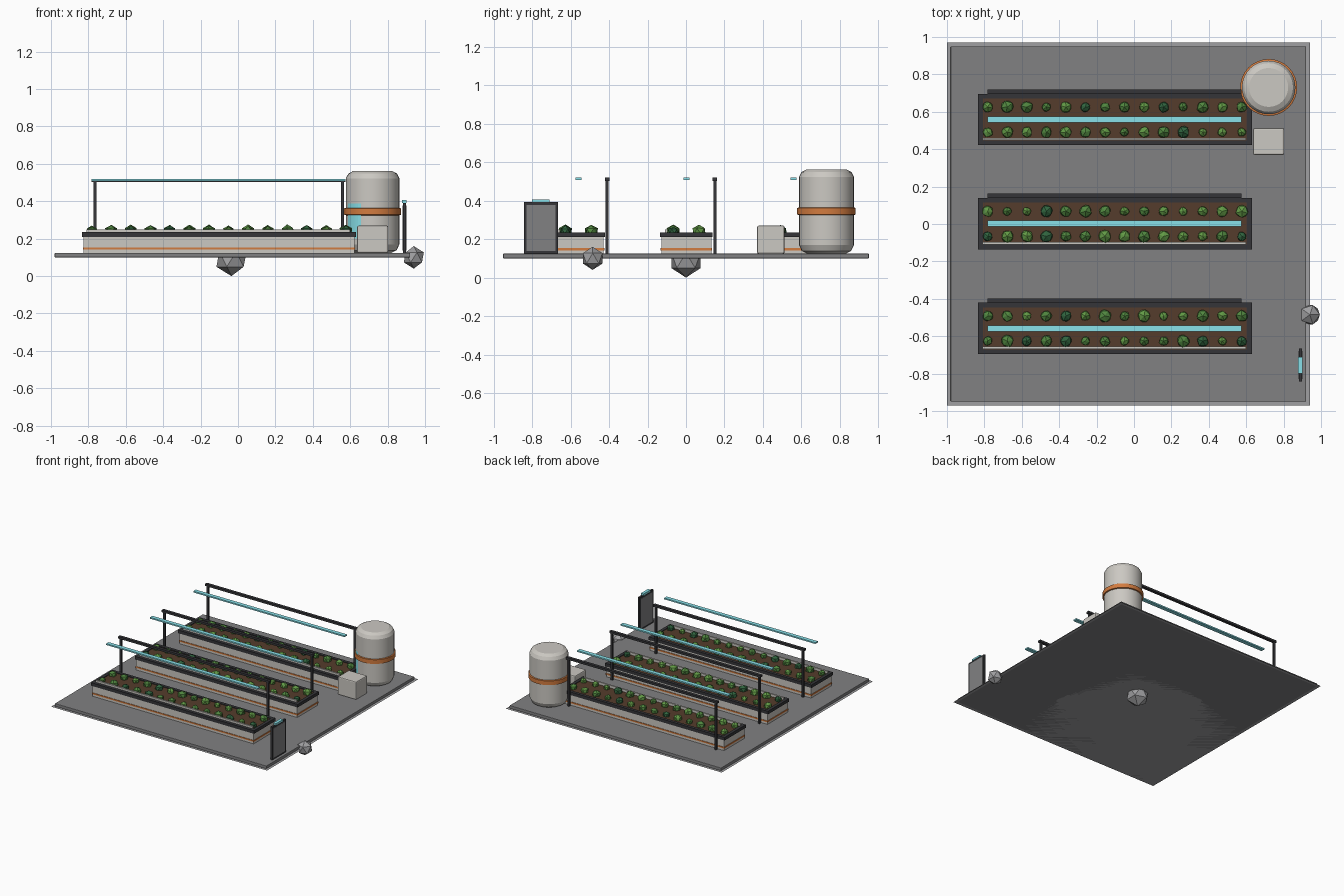
import bpy, bmesh, math, random
from mathutils import Vector

if "Cube" in bpy.data.objects:
    bpy.data.objects.remove(bpy.data.objects["Cube"])
random.seed(4)


def mat(name, r, g, b):
    m = bpy.data.materials.new(name)
    m.diffuse_color = (r, g, b, 1)
    m.use_nodes = True
    m.node_tree.nodes["Principled BSDF"].inputs["Base Color"].default_value = m.diffuse_color
    return m


DARK = mat("dark_metal", 0.035, 0.036, 0.04)
DECK = mat("deck_grey", 0.22, 0.22, 0.225)
PALE = mat("pale_shell", 0.6, 0.58, 0.54)
ORANGE = mat("orange", 0.65, 0.2, 0.05)
CYAN = mat("cyan_light", 0.25, 0.75, 0.82)
SOIL = mat("soil", 0.09, 0.045, 0.025)
GREENS = [mat("leaf_light", 0.12, 0.32, 0.06), mat("leaf_mid", 0.08, 0.24, 0.05),
          mat("leaf_dark", 0.03, 0.13, 0.05)]
ROCK = mat("rock", 0.35, 0.35, 0.36)


def finish(name, bm, materials):
    me = bpy.data.meshes.new(name)
    bm.to_mesh(me)
    bm.free()
    ob = bpy.data.objects.new(name, me)
    bpy.context.collection.objects.link(ob)
    for m in materials:
        me.materials.append(m)
    return ob


def add_box(bm, x0, x1, y0, y1, z0, z1):
    vs = bmesh.ops.create_cube(bm, size=1)["verts"]
    for v in vs:
        v.co = Vector((x1 if v.co.x > 0 else x0, y1 if v.co.y > 0 else y0,
                       z1 if v.co.z > 0 else z0))


def boxes(name, material, *specs, bevel=0):
    bm = bmesh.new()
    for s in specs:
        add_box(bm, *s)
    if bevel:
        bmesh.ops.bevel(bm, geom=bm.edges[:], offset=bevel, segments=2,
                        profile=0.5, affect='EDGES')
    return finish(name, bm, [material])


def lathe(name, material, profile, x, y, n=32):
    bm = bmesh.new()
    rings = [[bm.verts.new((x + r * math.cos(2 * math.pi * i / n),
                            y + r * math.sin(2 * math.pi * i / n), z))
              for i in range(n)] for r, z in profile]
    for a, b in zip(rings, rings[1:]):
        for i in range(n):
            j = (i + 1) % n
            bm.faces.new((a[i], a[j], b[j], b[i]))
    bm.faces.new(rings[0][::-1])
    bm.faces.new(rings[-1])
    ob = finish(name, bm, [material])
    bpy.ops.object.select_all(action='DESELECT')
    ob.select_set(True)
    bpy.context.view_layer.objects.active = ob
    bpy.ops.object.shade_smooth_by_angle(angle=math.radians(25))
    return ob


def rock(name, x, y, z, r):
    bm = bmesh.new()
    bmesh.ops.create_icosphere(bm, subdivisions=1, radius=r)
    bmesh.ops.translate(bm, verts=bm.verts, vec=(x, y, z))
    return finish(name, bm, [ROCK])


# Deck slab and the thin sheet under it
boxes("deck", DECK, (-0.98, 0.92, -0.95, 0.95, 0.1, 0.124), bevel=0.003)
bm = bmesh.new()
bmesh.ops.create_grid(bm, x_segments=1, y_segments=1, size=0.97)
bmesh.ops.translate(bm, verts=bm.verts, vec=(-0.03, 0, 0.1))
finish("ground_sheet", bm, [ROCK])

# Rocks
rock("rock_under", -0.035, 0, 0.09, 0.09)
rock("rock_side", 0.94, -0.485, 0.1, 0.06)


def plants(name, cy):
    bm = bmesh.new()
    for row in (-0.068, 0.066):
        for i in range(14):
            r = random.uniform(0.025, 0.037)
            vs = bmesh.ops.create_icosphere(bm, subdivisions=1, radius=r)["verts"]
            a = random.uniform(0, 6.28)
            k = random.choice((0, 0, 1, 1, 2))
            for v in vs:
                x, y, z = v.co * random.uniform(0.9, 1.1)
                v.co = (-0.782 + i * 0.1045 + x * math.cos(a) - y * math.sin(a),
                        cy + row + x * math.sin(a) + y * math.cos(a),
                        0.241 + z * 0.9)
                for f in v.link_faces:
                    f.material_index = k
    finish(name, bm, GREENS)


# Three planter beds with rail and light
for tag, cy in (("front", -0.558), ("middle", 0.002), ("back", 0.559)):
    boxes(tag + "_bed_body", PALE, (-0.825, 0.622, cy - 0.13, cy + 0.13, 0.124, 0.213))
    boxes(tag + "_bed_stripe", ORANGE,
          (-0.829, 0.626, cy - 0.134, cy + 0.134, 0.142, 0.153))
    boxes(tag + "_bed_rim", DARK,
          (-0.833, 0.63, cy - 0.137, cy - 0.112, 0.21, 0.235),
          (-0.833, 0.63, cy + 0.112, cy + 0.137, 0.21, 0.235),
          (-0.833, -0.808, cy - 0.112, cy + 0.112, 0.21, 0.235),
          (0.605, 0.63, cy - 0.112, cy + 0.112, 0.21, 0.235))
    boxes(tag + "_soil", SOIL, (-0.808, 0.605, cy - 0.112, cy + 0.112, 0.205, 0.23))
    boxes(tag + "_water_pipe", PALE, (-0.81, 0.6, cy - 0.111, cy - 0.098, 0.23, 0.25))
    plants(tag + "_plants", cy)
    boxes(tag + "_rail_frame", DARK,
          (-0.782, 0.576, cy + 0.136, cy + 0.16, 0.503, 0.52),
          (-0.772, -0.756, cy + 0.14, cy + 0.156, 0.124, 0.505),
          (0.55, 0.566, cy + 0.14, cy + 0.156, 0.124, 0.505))
    boxes(tag + "_grow_light", CYAN, (-0.782, 0.576, cy - 0.016, cy + 0.016, 0.508, 0.519))

# Water tank, band and level gauge
TX, TY = 0.72, 0.73
lathe("tank", PALE, [(0.1, 0.124), (0.128, 0.138), (0.143, 0.17), (0.143, 0.523),
                     (0.13, 0.548), (0.104, 0.562)], TX, TY)
lathe("tank_band", ORANGE, [(0.143, 0.325), (0.152, 0.328), (0.152, 0.362),
                            (0.143, 0.365)], TX, TY)
bm = bmesh.new()
prev = None
for i in range(7):
    a = math.radians(205 + i * 6.5)
    pair = [bm.verts.new((TX + 0.145 * math.cos(a), TY + 0.145 * math.sin(a), z))
            for z in (0.2, 0.387)]
    if prev:
        bm.faces.new((prev[0], pair[0], pair[1], prev[1]))
    prev = pair
finish("tank_gauge", bm, [CYAN])

# Pump box
boxes("pump_box", PALE, (0.637, 0.803, 0.37, 0.512, 0.124, 0.27), bevel=0.008)

# Control panel with inset face and light on top
boxes("panel_frame", DARK, (0.882, 0.898, -0.842, -0.665, 0.124, 0.392))
boxes("panel_face", DECK, (0.88, 0.9, -0.829, -0.679, 0.138, 0.378))
boxes("panel_light", CYAN, (0.878, 0.902, -0.8, -0.71, 0.392, 0.406))
